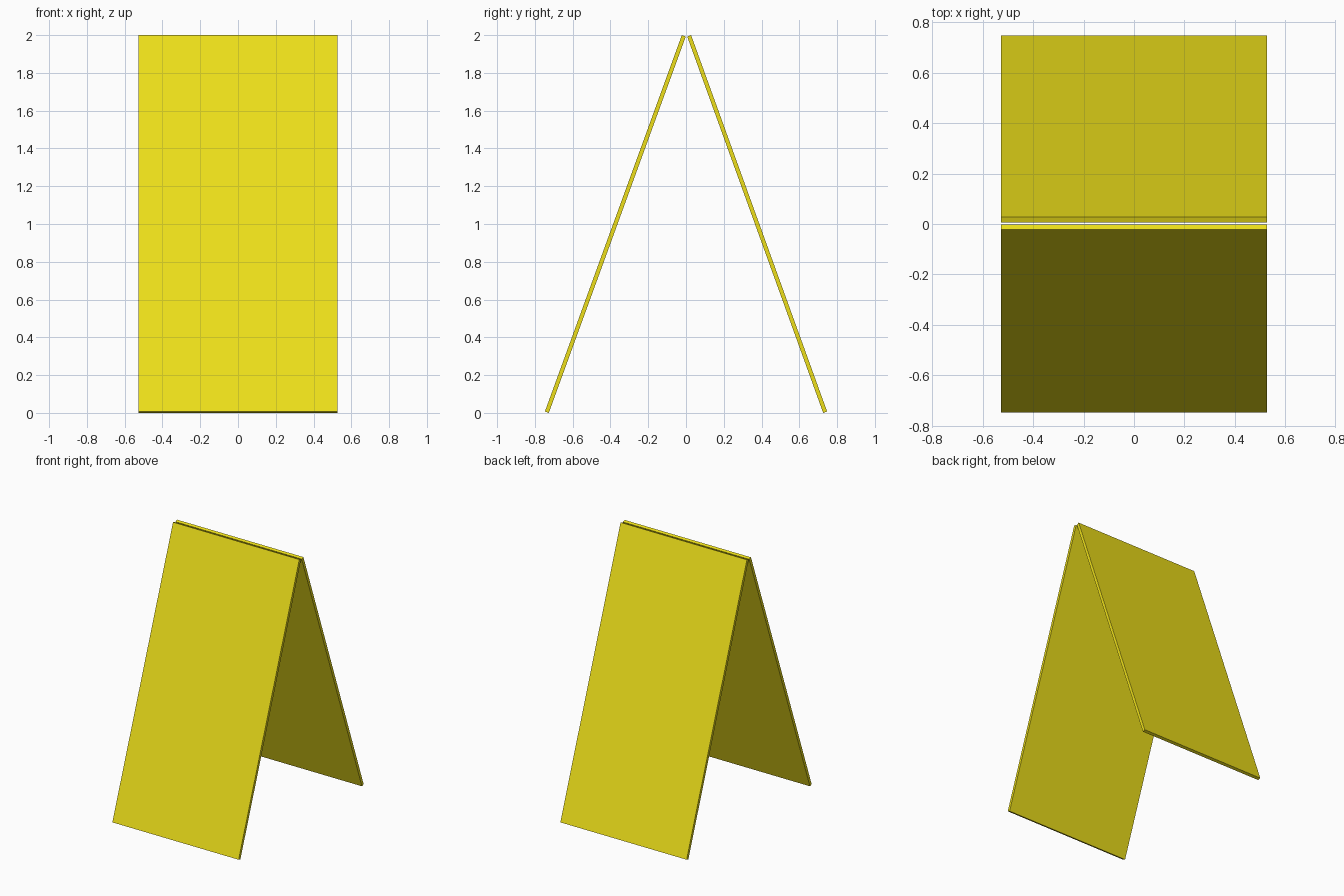
import bpy, math

if "Cube" in bpy.data.objects:
    bpy.data.objects.remove(bpy.data.objects["Cube"])

yellow = bpy.data.materials.new("yellow_board")
yellow.diffuse_color = (0.85, 0.74, 0.01, 1)
yellow.use_nodes = True
yellow.node_tree.nodes["Principled BSDF"].inputs["Base Color"].default_value = yellow.diffuse_color

WIDTH, THICK, HEIGHT = 1.056, 0.022, 2.0


def panel(name, side, foot, top):
    """Leaning board; foot and top are the distances of its outer corners from the centre."""
    run = foot - top
    tilt = math.atan2(run, HEIGHT)
    lift = THICK * math.sin(tilt)          # outer foot corner sits above the ground
    rise = HEIGHT - lift
    tilt = math.atan2(run, rise)
    length = math.hypot(run, rise)
    # centre of the outer face, moved inward by half the thickness
    y = (foot + top) / 2 - THICK / 2 * math.cos(tilt)
    z = lift + rise / 2 - THICK / 2 * math.sin(tilt)
    bpy.ops.mesh.primitive_cube_add(size=1, location=(0, side * y, z))
    ob = bpy.context.object
    ob.name = name
    ob.scale = (WIDTH, THICK, length)
    ob.rotation_euler.x = side * tilt
    bpy.ops.object.transform_apply(location=False, rotation=True, scale=True)
    ob.data.materials.append(yellow)


# Two boards leaning together at the top
panel("front_panel", -1, 0.747, 0.022)
panel("back_panel", 1, 0.747, 0.027)
